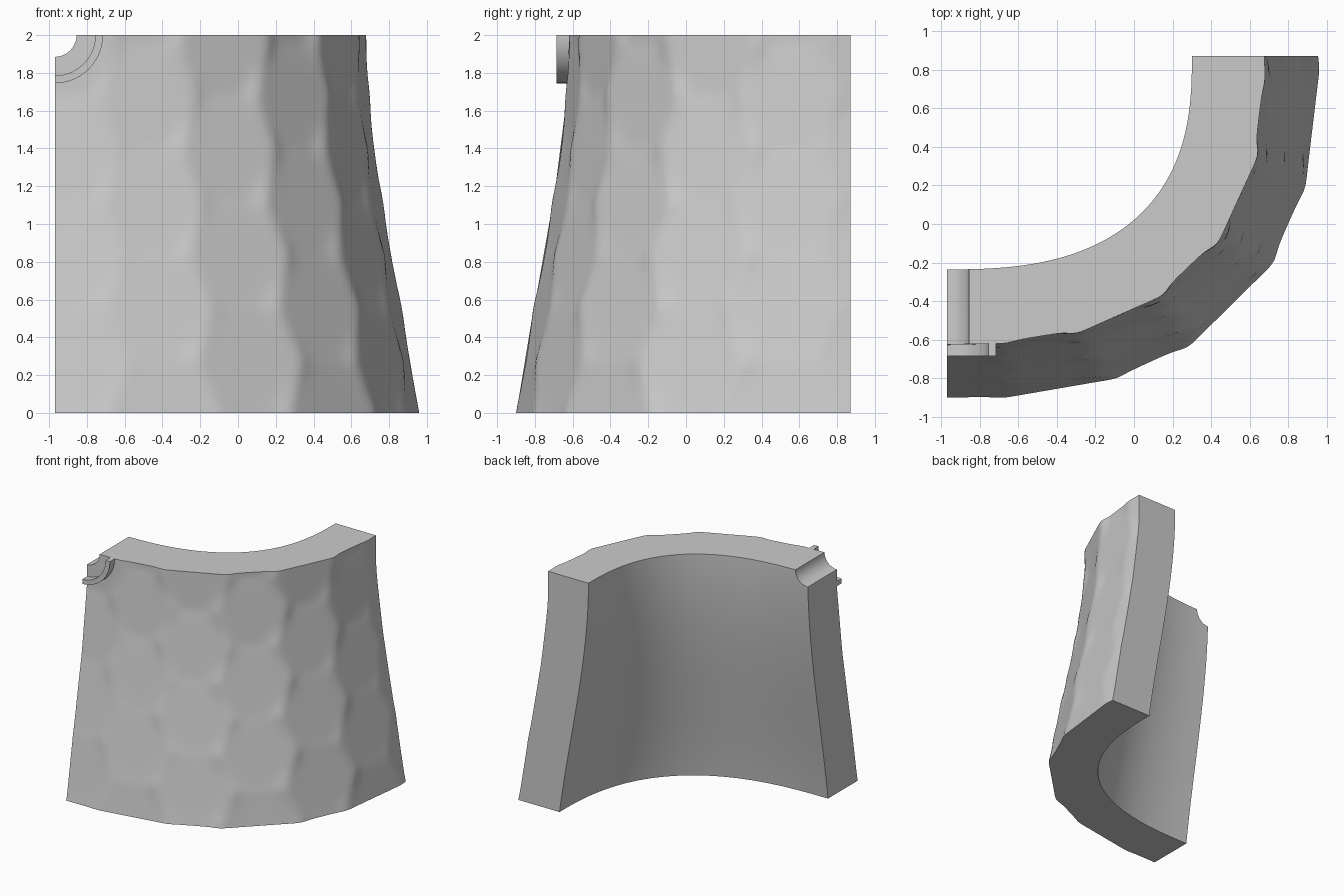
import bpy, bmesh, math
from mathutils import Vector

old = bpy.data.objects.get("Cube")
if old:
    bpy.data.objects.remove(old)

# Corner of the quarter shell: the shell sweeps around this vertical axis
AXIS = Vector((-0.97, 0.87, 0))
HEIGHT, COLS, ROWS = 2.0, 96, 64
PITCH, CELL, FIRST = 0.265, 0.56, 0.055   # facet column angle, facet height, first column

stone = bpy.data.materials.new("light grey stone")
stone.use_nodes = True
stone.diffuse_color = (0.6, 0.6, 0.6, 1)
stone.node_tree.nodes["Principled BSDF"].inputs["Base Color"].default_value = (0.6, 0.6, 0.6, 1)


def radius(phi, z, a, b, n, spread):
    """Rounded-square plan that flares toward the base."""
    t = 1 - z / HEIGHT
    flare = spread * t * t * (2 - t)
    sx, sy = abs(math.sin(phi)) / (a + flare), abs(math.cos(phi)) / (b + flare)
    return (sx ** n + sy ** n) ** (-1 / n)


def ray(phi):
    return Vector((math.sin(phi), -math.cos(phi), 0))


def outer(phi, z):
    return radius(phi, z, 1.655, 1.505, 2.42, 0.27)


def inner(phi, z):
    return radius(phi, z, 1.27, 1.105, 2.6, 0.27)


def outer_point(phi, z):
    return ray(phi) * outer(phi, z) + Vector((0, 0, z))


# Tangent planes of a staggered hexagonal pattern
facets = []
for k in range(-1, 8):
    for j in range(-1, 5):
        phi, z = FIRST + k * PITCH, (j + (0.5 if k % 2 == 0 else 0)) * CELL
        e = 0.08
        du = outer_point(phi + e, z) - outer_point(phi - e, z)
        dz = outer_point(phi, z + e) - outer_point(phi, z - e)
        facets.append((phi, z, outer_point(phi, z), du.cross(dz).normalized()))


def hammered(phi, z):
    """Blend the nearest facet planes into softly edged flats."""
    total = weight = 0
    for fp, fz, centre, normal in facets:
        d = ((phi - fp) / PITCH * 0.49) ** 2 + (z - fz) ** 2
        if d < 0.4:
            w = math.exp(-45 * d)
            total += w * (normal.dot(centre) - normal.z * z) / normal.dot(ray(phi))
            weight += w
    return total / weight - 0.012


def finish(bm, name):
    bmesh.ops.recalc_face_normals(bm, faces=bm.faces)
    mesh = bpy.data.meshes.new(name)
    bm.to_mesh(mesh)
    bm.free()
    mesh.materials.append(stone)
    obj = bpy.data.objects.new(name, mesh)
    bpy.context.collection.objects.link(obj)
    return obj


def smooth(obj):
    bpy.ops.object.select_all(action='DESELECT')
    obj.select_set(True)
    bpy.context.view_layer.objects.active = obj
    bpy.ops.object.shade_smooth_by_angle(angle=math.radians(30))


# Curved wall: faceted outside, plain inside, flat ends
bm = bmesh.new()
skins = []
for surface in (hammered, inner):
    grid = []
    for i in range(COLS + 1):
        phi = math.pi / 2 * i / COLS
        grid.append([bm.verts.new(AXIS + ray(phi) * surface(phi, HEIGHT * j / ROWS)
                                  + Vector((0, 0, HEIGHT * j / ROWS)))
                     for j in range(ROWS + 1)])
    skins.append(grid)
    for i in range(COLS):
        for j in range(ROWS):
            bm.faces.new((grid[i][j], grid[i + 1][j], grid[i + 1][j + 1], grid[i][j + 1]))
out, inn = skins
for j in (0, ROWS):
    for i in range(COLS):
        bm.faces.new((out[i][j], out[i + 1][j], inn[i + 1][j], inn[i][j]))
for i in (0, COLS):
    bm.faces.new(out[i] + inn[i][::-1])
wall = finish(bm, "curved_wall")


def cut_bore(r, y0, y1):
    """Cut a round bore along y through the top front corner."""
    bpy.ops.mesh.primitive_cylinder_add(vertices=96, radius=r, depth=y1 - y0,
                                        location=(AXIS.x, (y0 + y1) / 2, HEIGHT),
                                        rotation=(math.pi / 2, 0, 0))
    cutter = bpy.context.object
    cutter.name = "bore_cutter"
    cutter.hide_render = True
    mod = wall.modifiers.new("bore", 'BOOLEAN')
    mod.operation, mod.object, mod.solver = 'DIFFERENCE', cutter, 'EXACT'
    bpy.context.view_layer.objects.active = wall
    bpy.ops.object.modifier_apply(modifier=mod.name)
    bpy.data.objects.remove(cutter)


cut_bore(0.115, -1, 0)
cut_bore(0.215, -1, -0.63)
smooth(wall)

# Quarter ring rim around the bore
bm = bmesh.new()
STEPS = 24
loops = []
for i in range(STEPS + 1):
    a = math.pi / 2 * i / STEPS
    loops.append([bm.verts.new((AXIS.x + r * math.sin(a), y, HEIGHT - r * math.cos(a)))
                  for r, y in ((0.215, -0.60), (0.215, -0.685), (0.255, -0.685), (0.255, -0.60))])
for p, q in zip(loops, loops[1:]):
    for k in range(4):
        m = (k + 1) % 4
        bm.faces.new((p[k], p[m], q[m], q[k]))
bm.faces.new(loops[0])
bm.faces.new(loops[-1])
smooth(finish(bm, "bore_rim"))
